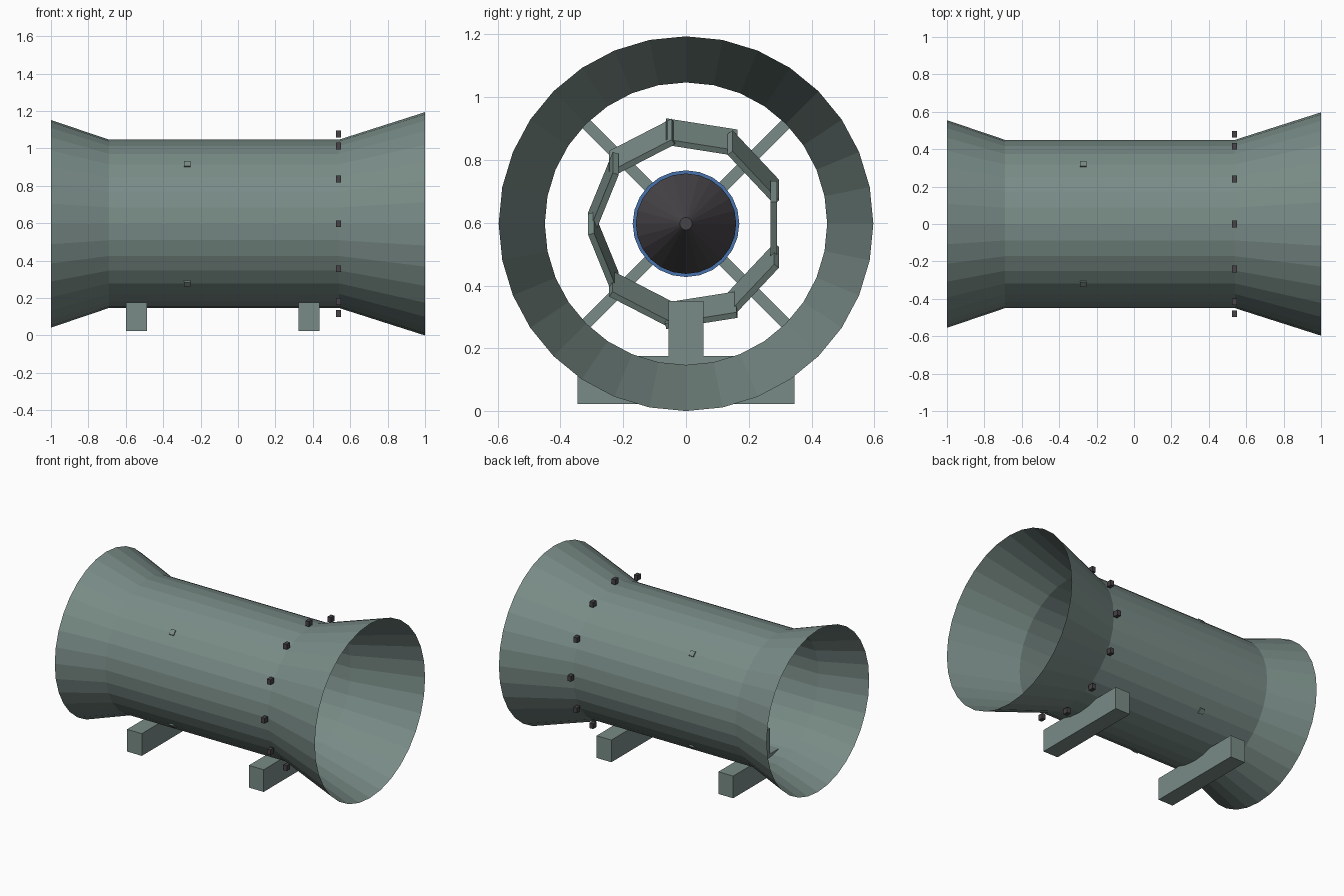
import bpy, bmesh, math
from mathutils import Matrix, Vector

if "Cube" in bpy.data.objects:
    bpy.data.objects.remove(bpy.data.objects["Cube"])

AXIS_Z = 0.597


def material(name, color):
    m = bpy.data.materials.new(name)
    m.diffuse_color = (*color, 1)
    m.use_nodes = True
    m.node_tree.nodes["Principled BSDF"].inputs["Base Color"].default_value = m.diffuse_color
    return m


GREEN = material("grey_green_paint", (0.19, 0.26, 0.24))
BLUE = material("blue_motor", (0.065, 0.17, 0.42))
DARK = material("dark_metal", (0.062, 0.056, 0.062))


def finish(name, bm, mat):
    bmesh.ops.recalc_face_normals(bm, faces=bm.faces)
    mesh = bpy.data.meshes.new(name)
    bm.to_mesh(mesh)
    bm.free()
    mesh.materials.append(mat)
    obj = bpy.data.objects.new(name, mesh)
    bpy.context.collection.objects.link(obj)
    return obj


def box(name, size, center, mat, rot=Matrix.Identity(4)):
    bm = bmesh.new()
    bmesh.ops.create_cube(bm, size=1, matrix=Matrix.Translation(center) @ rot
                          @ Matrix.Diagonal((*size, 1)))
    return finish(name, bm, mat)


def lathe(name, profile, sides, mat, caps):
    """Sweep (x, radius) points around the tunnel axis."""
    bm = bmesh.new()
    rings = []
    for x, r in profile:
        rings.append([bm.verts.new((x, r * math.cos(2 * math.pi * i / sides),
                                    AXIS_Z + r * math.sin(2 * math.pi * i / sides)))
                      for i in range(sides)])
    for a, b in zip(rings, rings[1:]):
        for i in range(sides):
            j = (i + 1) % sides
            bm.faces.new((a[i], a[j], b[j], b[i]))
    if caps:
        bm.faces.new(rings[0])
        bm.faces.new(rings[-1])
    return finish(name, bm, mat)


def around(x, radius, angle):
    return Vector((x, radius * math.cos(angle), AXIS_Z + radius * math.sin(angle)))


# Open duct with a flare at each end
lathe("duct_shell", [(-1, 0.555), (-0.69, 0.45), (0.54, 0.45), (1, 0.597)], 32, GREEN, False)

# Motor body and tapered nose
lathe("motor_body", [(-0.46, 0.17), (-0.05, 0.17)], 24, BLUE, True)
lathe("nose_cone", [(-0.05, 0.16), (0.06, 0.16), (0.28, 0.02)], 24, DARK, True)

# Diagonal struts holding the motor, tips just through the shell
for i in range(4):
    a = math.radians(45 + 90 * i)
    box(f"motor_strut_{i + 1}", (0.034, 0.317, 0.036), around(-0.272, 0.2985, a), GREEN,
        Matrix.Rotation(a, 4, 'X'))

# Ring of tilted fan blades
for i in range(9):
    a = math.radians(40 * i)
    rot = Matrix.Rotation(math.radians(27), 4, 'Y') @ Matrix.Rotation(a, 4, 'X')
    box(f"fan_blade_{i + 1}", (0.147, 0.02, 0.23), around(0.0, 0.28, a), GREEN, rot)

# Bolts around the joint of the large flare
for i in range(12):
    box(f"flange_bolt_{i + 1}", (0.027, 0.036, 0.036),
        around(0.537, 0.48, math.radians(30 * i)), DARK)

# Cross feet with a short post on each
for label, x in (("left", -0.543), ("right", 0.38)):
    box(f"{label}_foot", (0.112, 0.69, 0.152), (x, 0, 0.099), GREEN)
    box(f"{label}_post", (0.112, 0.11, 0.19), (x, 0, 0.255), GREEN)
